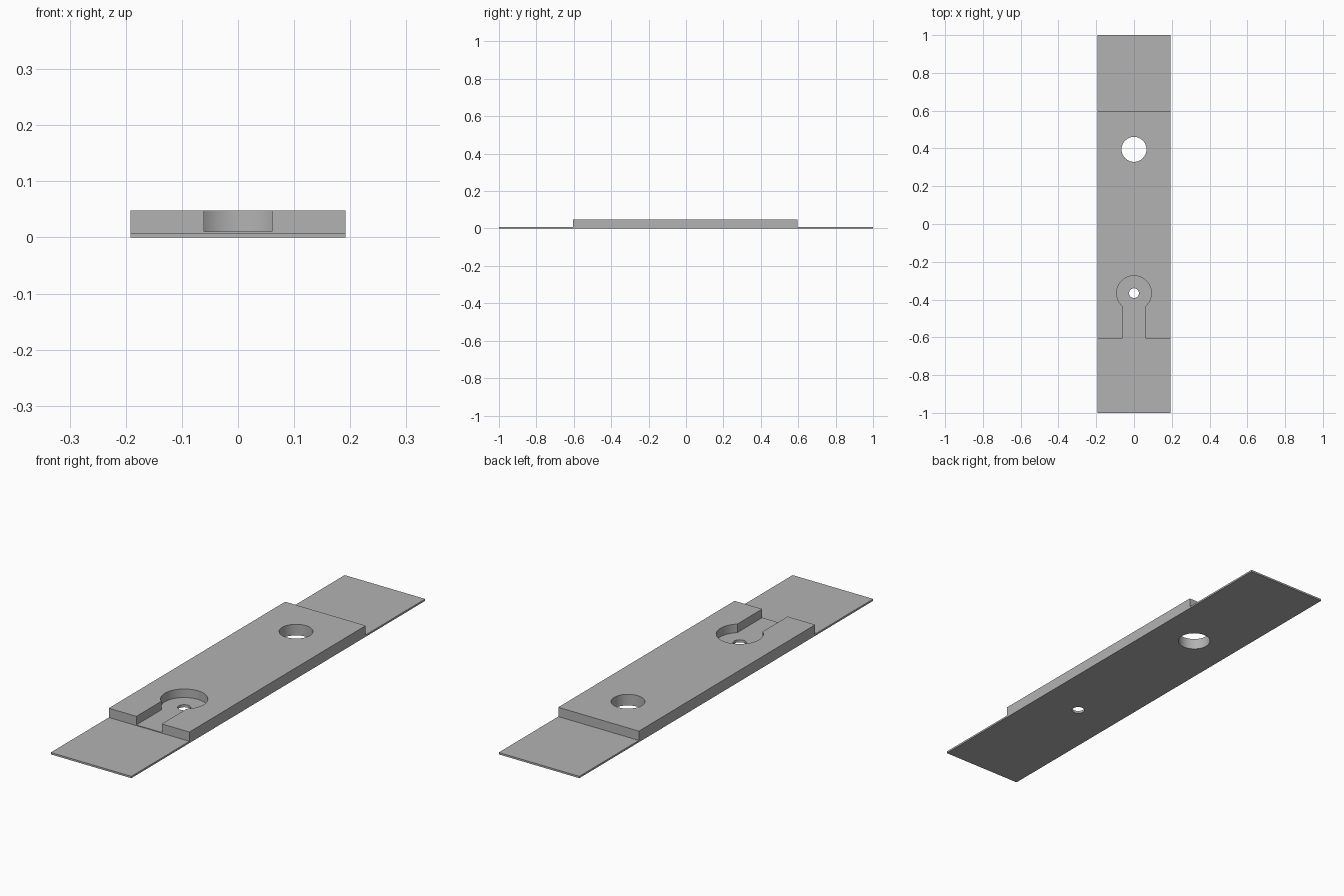
import bpy
import bmesh

if "Cube" in bpy.data.objects:
    bpy.data.objects.remove(bpy.data.objects["Cube"], do_unlink=True)

HALF_WIDTH = 0.192
SHEET, TOP, FLOOR = 0.008, 0.048, 0.011
BLOCK_FRONT, BLOCK_BACK = -0.605, 0.595
HOLE_Y, KEY_Y = 0.395, -0.366

grey = bpy.data.materials.new("plain grey")
grey.use_nodes = True
colour = (0.45, 0.45, 0.45, 1)
grey.diffuse_color = colour
grey.node_tree.nodes["Principled BSDF"].inputs["Base Color"].default_value = colour


def finish(name, bm):
    bmesh.ops.recalc_face_normals(bm, faces=bm.faces)
    mesh = bpy.data.meshes.new(name)
    bm.to_mesh(mesh)
    bm.free()
    mesh.materials.append(grey)
    obj = bpy.data.objects.new(name, mesh)
    bpy.context.collection.objects.link(obj)
    return obj


def cylinder(name, y, radius, bottom, top):
    bm = bmesh.new()
    bmesh.ops.create_cone(bm, cap_ends=True, segments=64, radius1=radius,
                          radius2=radius, depth=top - bottom)
    bmesh.ops.translate(bm, verts=bm.verts, vec=(0, y, (bottom + top) / 2))
    return finish(name, bm)


def box(name, half_x, y0, y1, z0, z1):
    bm = bmesh.new()
    bmesh.ops.create_cube(bm, size=1)
    bmesh.ops.scale(bm, verts=bm.verts, vec=(2 * half_x, y1 - y0, z1 - z0))
    bmesh.ops.translate(bm, verts=bm.verts, vec=(0, (y0 + y1) / 2, (z0 + z1) / 2))
    return finish(name, bm)


# Stepped plate: thin end tabs with a raised block between them
profile = [(-1, 0), (1, 0), (1, SHEET), (BLOCK_BACK, SHEET), (BLOCK_BACK, TOP),
           (BLOCK_FRONT, TOP), (BLOCK_FRONT, SHEET), (-1, SHEET)]
bm = bmesh.new()
side = bm.faces.new([bm.verts.new((-HALF_WIDTH, y, z)) for y, z in profile])
grown = bmesh.ops.extrude_face_region(bm, geom=[side])["geom"]
bmesh.ops.translate(bm, vec=(2 * HALF_WIDTH, 0, 0),
                    verts=[v for v in grown if isinstance(v, bmesh.types.BMVert)])
plate = finish("mounting_plate", bm)

# Round through hole, keyhole pocket with open slot, small screw hole
cutters = [
    cylinder("through_hole_cutter", HOLE_Y, 0.066, -0.1, 0.1),
    cylinder("keyhole_cutter", KEY_Y, 0.092, FLOOR, 0.1),
    box("slot_cutter", 0.0605, BLOCK_FRONT - 0.05, KEY_Y, FLOOR, 0.09),
    cylinder("screw_hole_cutter", KEY_Y, 0.026, -0.1, 0.1),
]
for cutter in cutters:
    cutter.hide_render = True
    cut = plate.modifiers.new(cutter.name, "BOOLEAN")
    cut.operation, cut.solver, cut.object = "DIFFERENCE", "EXACT", cutter

# Apply the cuts and remove the helpers
bpy.context.view_layer.objects.active = plate
plate.select_set(True)
for cut in list(plate.modifiers):
    bpy.ops.object.modifier_apply(modifier=cut.name)
for cutter in cutters:
    bpy.data.objects.remove(cutter, do_unlink=True)
bpy.ops.object.shade_smooth_by_angle()
